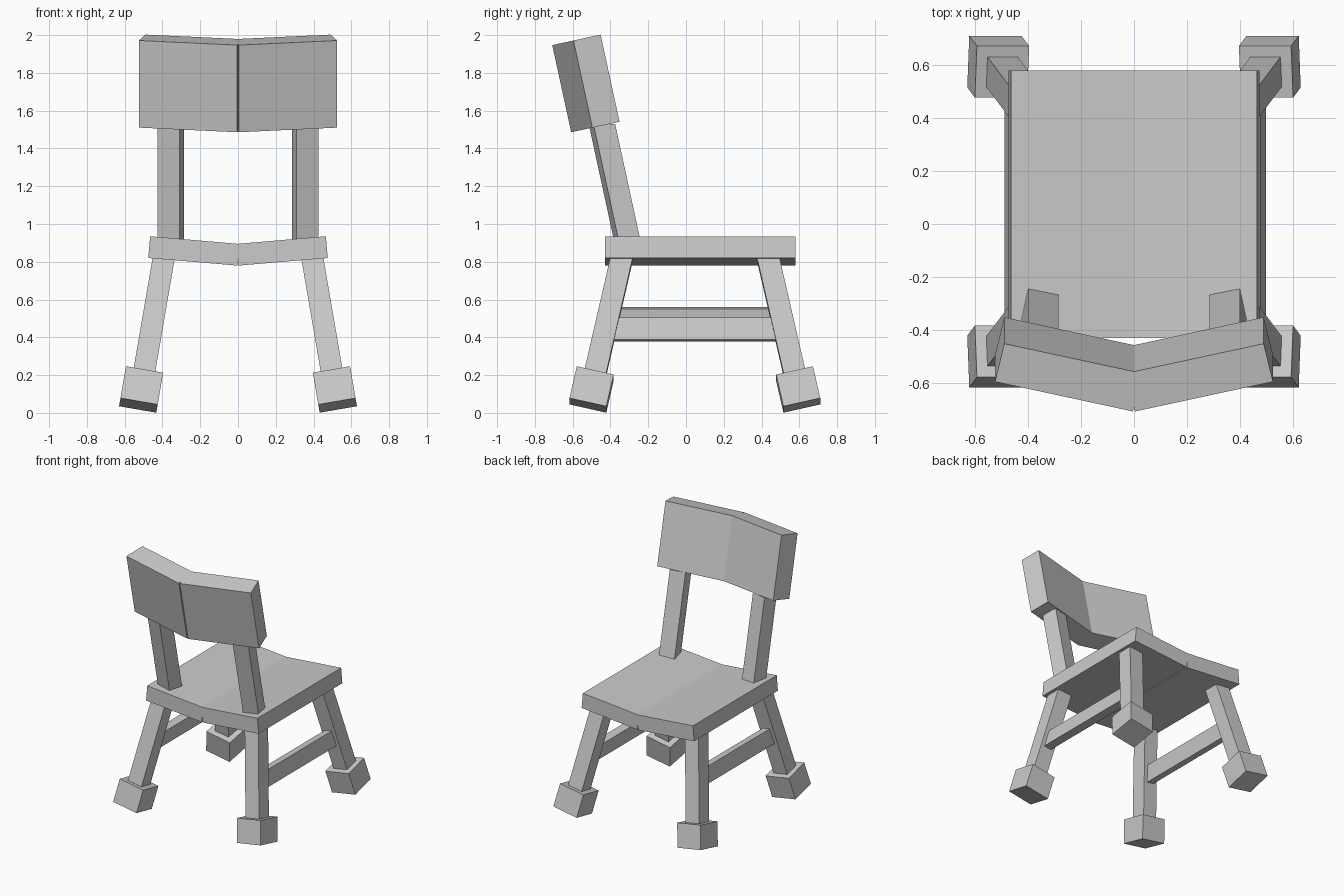
import bpy, bmesh
from mathutils import Vector as V

cube = bpy.data.objects.get("Cube")
if cube:
    bpy.data.objects.remove(cube, do_unlink=True)

grey = bpy.data.materials.new("plain_grey")
grey.use_nodes = True
colour = (0.6, 0.6, 0.6, 1)
grey.diffuse_color = colour
grey.node_tree.nodes["Principled BSDF"].inputs["Base Color"].default_value = colour


def prism(name, outline, sweep):
    """Sweep a closed 3D outline along a vector."""
    bm = bmesh.new()
    near = [bm.verts.new(p) for p in outline]
    far = [bm.verts.new(V(p) + sweep) for p in outline]
    bm.faces.new(near)
    bm.faces.new(far)
    for i in range(len(near)):
        j = (i + 1) % len(near)
        bm.faces.new((near[i], near[j], far[j], far[i]))
    bmesh.ops.recalc_face_normals(bm, faces=bm.faces)
    mesh = bpy.data.meshes.new(name)
    bm.to_mesh(mesh)
    bm.free()
    mesh.materials.append(grey)
    obj = bpy.data.objects.new(name, mesh)
    bpy.context.collection.objects.link(obj)
    return obj


def bar(name, start, a, b, sweep):
    """Rectangular bar with half-width vectors a and b."""
    prism(name, [start - a - b, start + a - b, start + a + b, start - a + b], sweep)


def mirrored(half):
    """Complete a half outline whose first and last points lie on x = 0."""
    return half + [(-x, v) for x, v in half[-2:0:-1]]


# Seat: shallow V of two boards with a small seam underneath
seat = mirrored([(0, .895), (.465, .935), (.475, .82), (.004, .78), (0, .83)])
prism("seat", [(x, -.43, z) for x, z in seat], V((0, 1.01, 0)))

# Backrest: two boards in a V, leaning back
lean = V((0, .212, -.977))
across = V((0, .977, .212))
back = mirrored([(0, .154), (.49, .262), (.525, .115), (.004, 0), (0, .02)])
top = V((0, -.708, 1.947))
prism("backrest", [top + V((x, 0, 0)) + across * u for x, u in back], lean * .472)

# Posts carrying the backrest
post = [(.31, -.385), (.425, -.36), (.4, -.245), (.285, -.27)]
slope = V((0, -.217, 1))
for sx, side in ((1, "left"), (-1, "right")):
    foot = [V((sx * x, y, .93)) - slope * .05 for x, y in post]
    prism(side + "_post", foot, slope * .65)

# Splayed legs with block feet
splay_x, splay_y = .172, .23
foot_x, foot_y, foot_z, mid_y = .513, .547, .124, .047
for sx, side in ((1, "left"), (-1, "right")):
    wide = V((1, 0, sx * splay_x)).normalized()
    for sy, end in ((-1, "front"), (1, "rear")):
        rise = V((-sx * splay_x, -sy * splay_y, 1))
        up = rise.normalized()
        deep = up.cross(wide)
        centre = V((sx * foot_x, mid_y + sy * foot_y, foot_z))
        name = end + "_" + side
        bar(name + "_leg", centre, wide * .058, deep * .058, rise * .735)
        bar(name + "_foot", centre - up * .0875, wide * .1, deep * .1, up * .175)

    # Side rail between the legs, set at a different height on each side
    z = .442 if sx > 0 else .497
    x = foot_x - splay_x * (z - foot_z)
    reach = foot_y - splay_y * (z - foot_z)
    tall = wide.cross(V((0, 1, 0)))
    bar(side + "_rail", V((sx * x, mid_y - reach, z)), wide * .03, tall * .06,
        V((0, 2 * reach, 0)))
